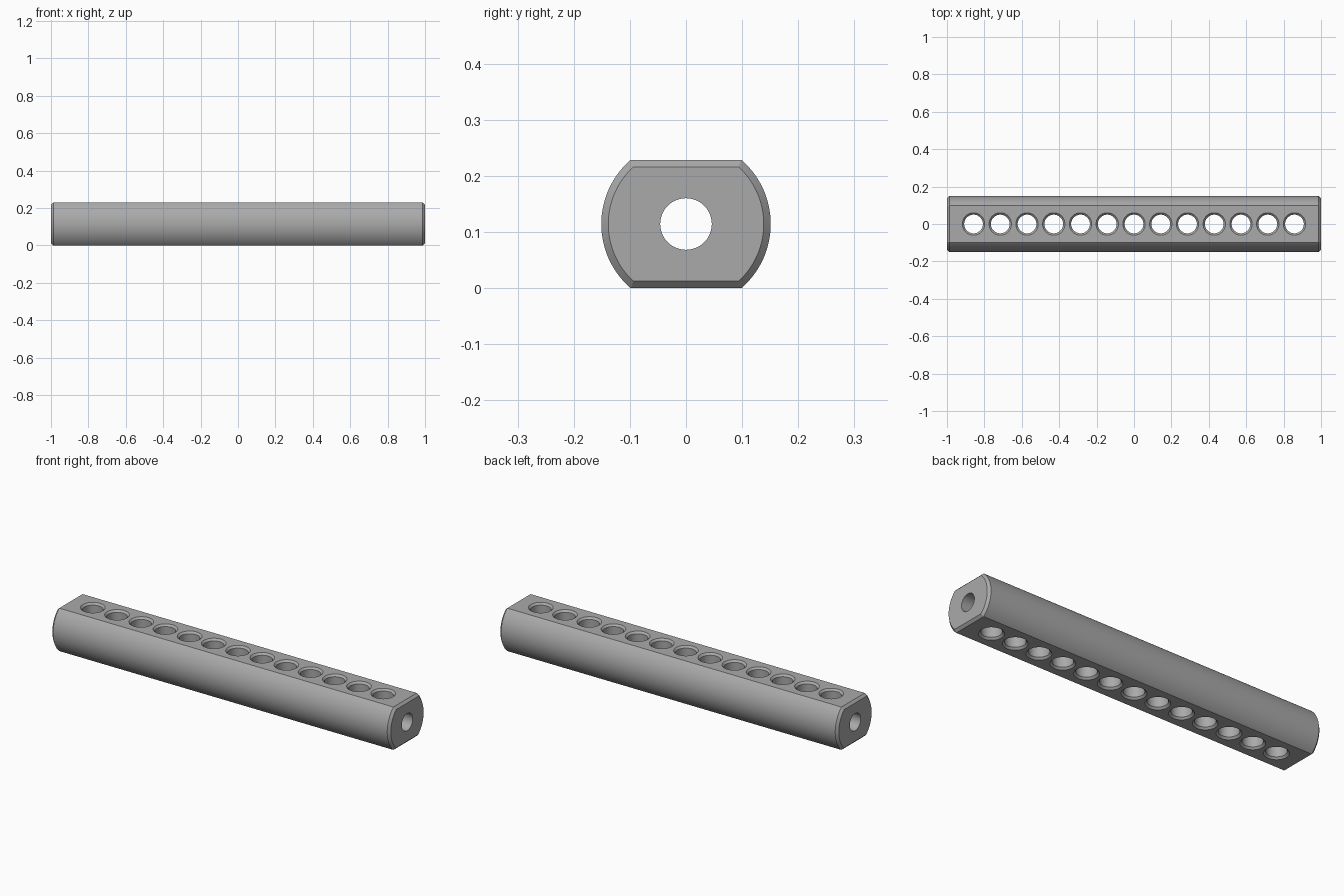
import bpy, bmesh, math
from mathutils import Matrix

if "Cube" in bpy.data.objects:
    bpy.data.objects.remove(bpy.data.objects["Cube"], do_unlink=True)

RADIUS, HALF_H, BEVEL = 0.151, 0.1145, 0.0125
HOLES, PITCH, HOLE_R, RIM_R = 13, 0.143, 0.05, 0.06

steel = bpy.data.materials.new("grey steel")
steel.use_nodes = True
grey = (0.4, 0.4, 0.4, 1)
steel.diffuse_color = grey
steel.node_tree.nodes["Principled BSDF"].inputs["Base Color"].default_value = grey


def loft(bm, rings):
    """Skin a closed solid through matching rings of points."""
    loops = [[bm.verts.new(p) for p in ring] for ring in rings]
    for a, b in zip(loops, loops[1:]):
        for i in range(len(a)):
            j = (i + 1) % len(a)
            bm.faces.new((a[i], a[j], b[j], b[i]))
    bm.faces.new(loops[0][::-1])
    bm.faces.new(loops[-1])


def make_object(name, bm):
    bmesh.ops.recalc_face_normals(bm, faces=bm.faces)
    mesh = bpy.data.meshes.new(name)
    bm.to_mesh(mesh)
    bm.free()
    mesh.materials.append(steel)
    obj = bpy.data.objects.new(name, mesh)
    bpy.context.collection.objects.link(obj)
    return obj


def section(x, inset, steps=32):
    """Round section with flats on top and bottom."""
    r, h = RADIUS - inset, HALF_H - inset
    half = math.asin(h / r)
    angles = [side + half * (2 * i / steps - 1)
              for side in (0, math.pi) for i in range(steps + 1)]
    return [(x, r * math.cos(a), HALF_H + r * math.sin(a)) for a in angles]


def circle(x, z, r, n=48):
    return [(x + r * math.cos(math.tau * i / n), r * math.sin(math.tau * i / n), z)
            for i in range(n)]


# Bar with chamfered ends
bm = bmesh.new()
loft(bm, [section(-1, BEVEL), section(BEVEL - 1, 0),
          section(1 - BEVEL, 0), section(1, BEVEL)])
bar = make_object("drilled_bar", bm)

# Row of cross holes, countersunk on both flats
bm = bmesh.new()
sink, over, top = RIM_R - HOLE_R, 0.02, 2 * HALF_H
for k in range(HOLES):
    x = (k - (HOLES - 1) / 2) * PITCH
    loft(bm, [circle(x, z, r) for z, r in (
        (-over, RIM_R), (0, RIM_R), (sink, HOLE_R),
        (top - sink, HOLE_R), (top, RIM_R), (top + over, RIM_R))])
hole_cutter = make_object("cross_hole_cutter", bm)

# Bore along the whole length
bm = bmesh.new()
bmesh.ops.create_cone(bm, cap_ends=True, segments=48, radius1=0.046, radius2=0.046, depth=2.2,
                      matrix=Matrix.Translation((0, 0, HALF_H)) @ Matrix.Rotation(math.pi / 2, 4, "Y"))
bore_cutter = make_object("bore_cutter", bm)

# Cut the holes and bake the result
for cutter in (bore_cutter, hole_cutter):
    cutter.hide_render = True
    mod = bar.modifiers.new(cutter.name, "BOOLEAN")
    mod.operation = "DIFFERENCE"
    mod.solver = "EXACT"
    mod.object = cutter
cut_mesh = bpy.data.meshes.new_from_object(
    bar.evaluated_get(bpy.context.evaluated_depsgraph_get()))
bar.modifiers.clear()
bar.data = cut_mesh
for cutter in (bore_cutter, hole_cutter):
    bpy.data.objects.remove(cutter, do_unlink=True)

# Smooth round walls, sharp edges
bpy.ops.object.select_all(action="DESELECT")
bar.select_set(True)
bpy.context.view_layer.objects.active = bar
bpy.ops.object.shade_smooth_by_angle(angle=math.radians(25))
